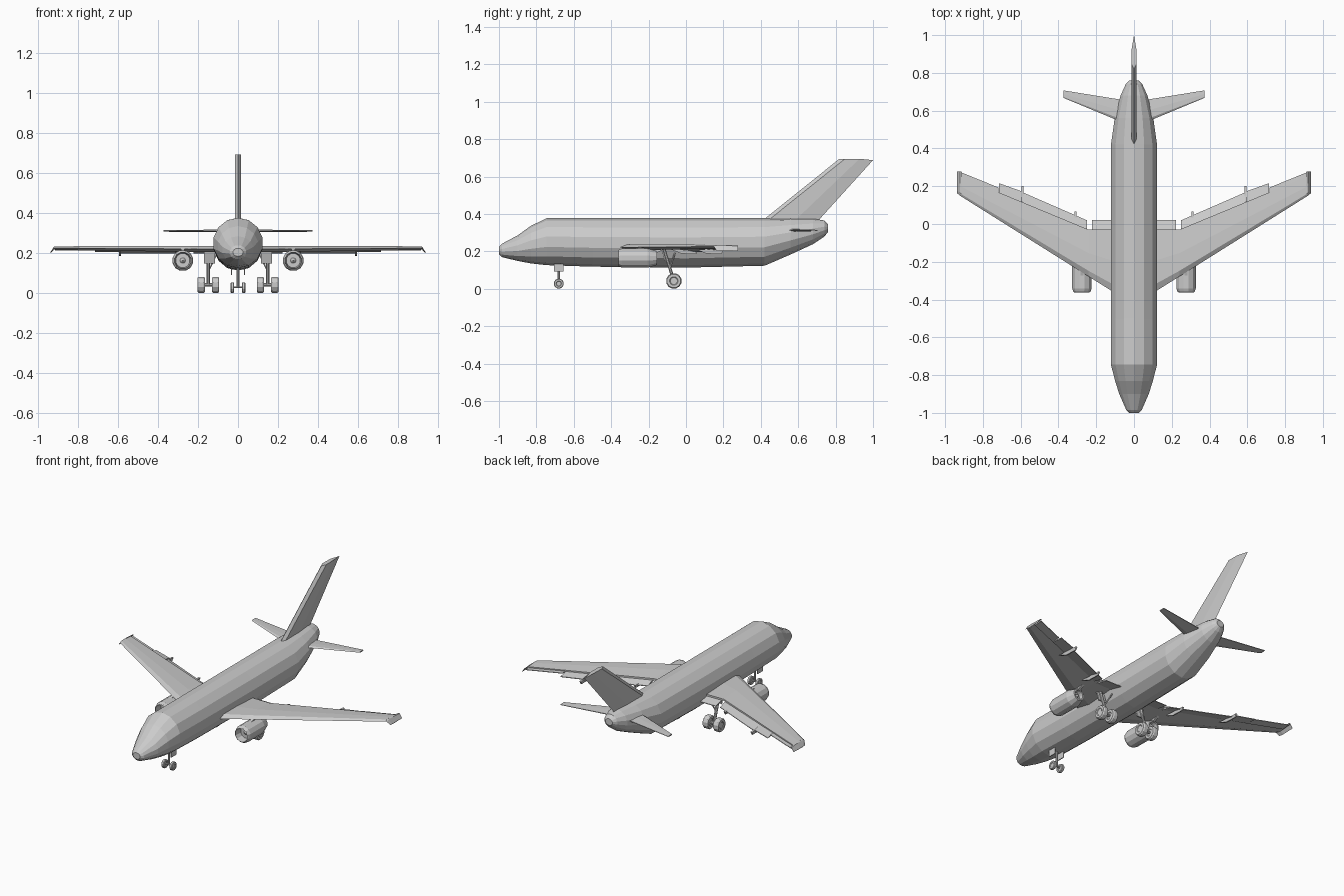
import bpy, bmesh
from math import cos, sin, pi
from mathutils import Vector

if "Cube" in bpy.data.objects:
    bpy.data.objects.remove(bpy.data.objects["Cube"])


def loft(name, rings, mirror=False):
    """Skin a list of equal-length point rings, cap the ends, optionally mirror in x."""
    bm = bmesh.new()
    vr = [[bm.verts.new(p) for p in r] for r in rings]
    n = len(rings[0])
    for a, b in zip(vr, vr[1:]):
        for i in range(n):
            j = (i + 1) % n
            bm.faces.new((a[i], a[j], b[j], b[i]))
    bm.faces.new(vr[0][::-1])
    bm.faces.new(vr[-1])
    bmesh.ops.remove_doubles(bm, verts=bm.verts, dist=1e-5)
    bmesh.ops.recalc_face_normals(bm, faces=bm.faces)
    me = bpy.data.meshes.new(name)
    bm.to_mesh(me)
    bm.free()
    ob = bpy.data.objects.new(name, me)
    bpy.context.collection.objects.link(ob)
    if mirror:
        ob.modifiers.new("mirror", 'MIRROR').use_mirror_merge = False
    return ob


def ring(c, axis, r, n):
    """Regular polygon around a centre, perpendicular to an axis."""
    q = Vector(axis).to_track_quat('Z', 'Y')
    return [Vector(c) + q @ Vector((r * cos(2 * pi * (i + .5) / n),
                                    r * sin(2 * pi * (i + .5) / n), 0)) for i in range(n)]


def lathe(name, c, axis, profile, n, mirror=False):
    d = Vector(axis).normalized()
    return loft(name, [ring(Vector(c) + d * t, d, max(r, .0005), n) for t, r in profile], mirror)


def rod(name, a, b, r, n=8, mirror=False):
    d = Vector(b) - Vector(a)
    return lathe(name, a, d, [(0, r), (d.length, r)], n, mirror)


def box(name, x, y, z, mirror=False):
    return loft(name, [[(x[0], y[0], k), (x[1], y[0], k), (x[1], y[1], k), (x[0], y[1], k)]
                       for k in z], mirror)


def foil(x, le, te, z, t):
    """Six-point wing section at span x."""
    c = te - le
    return [(x, le, z), (x, le + .12 * c, z + t * .5), (x, le + .5 * c, z + t * .5),
            (x, te, z + t * .25), (x, te, z - t * .1), (x, le + .3 * c, z - t * .5)]


# Fuselage: y, half width, bottom, top
body = [(-1, .025, .185, .225), (-.985, .042, .17, .24), (-.9, .08, .15, .285),
        (-.83, .103, .137, .335), (-.745, .125, .128, .376), (-.5, .125, .12, .376),
        (0, .125, .115, .376), (.42, .125, .125, .376), (.56, .105, .185, .376),
        (.68, .073, .24, .374), (.74, .045, .28, .365), (.76, .025, .305, .345)]
N = 14
loft("fuselage", [[(w * cos(2 * pi * (i + .5) / N), y,
                    (b + t) / 2 + (t - b) / 2 * sin(2 * pi * (i + .5) / N) / cos(pi / N) ** .5)
                   for i in range(N)] for y, w, b, t in body])

# Wings with down-turned tips
loft("wing", [foil(.09, -.372, -.03, .221, .032), foil(.24, -.278, -.03, .222, .03),
              foil(.915, .146, .25, .226, .018)], True)
loft("wing_tip", [foil(.914, .145, .277, .227, .016), foil(.921, .15, .277, .225, .014),
                  foil(.937, .163, .277, .204, .006)], True)


def flap(name, inner, outer, drop=0.0):
    """Thin panel between two (x, front y, rear y) stations behind the wing."""
    loft(name, [[(x, f, .226), (x, r, .222 - drop), (x, r, .218 - drop), (x, f, .214)]
                for x, f, r in (inner, outer)], True)


flap("inner_flap", (.09, -.06, .022), (.222, -.06, .022), .02)
flap("outer_flap", (.25, -.05, .02), (.59, .09, .168), .02)
flap("small_flap", (.592, .09, .172), (.715, .14, .216), .012)
flap("aileron", (.717, .14, .193), (.914, .22, .273))

# Flap track fairings
for x, y in ((.31, .065), (.59, .2)):
    loft("flap_fairing", [[(x - .006, y - .15, .212), (x + .006, y - .15, .212),
                           (x + .006, y, .205), (x - .006, y, .205)],
                          [(x - .004, y - .09, .188), (x + .004, y - .09, .188),
                           (x + .003, y - .01, .186), (x - .003, y - .01, .186)]], True)

# Tailplane
loft("tailplane", [foil(.03, .525, .652, .312, .014), foil(.372, .667, .707, .312, .008)], True)

# Tail fin
loft("tail_fin", [[(0, le, z0), (.014, le + .03, z0), (.012, le + .6 * (te - le), z0),
                   (0, te, z1), (-.012, le + .6 * (te - le), z0), (-.014, le + .03, z0)]
                  for le, te, z0, z1 in ((.39, .685, .35, .34), (.82, 1.0, .695, .688))])

# Engines: open inlet, spinner, tapered exhaust
lathe("engine", (.276, -.362, .164), (0, 1, 0),
      [(.03, 0), (.045, .014), (.045, .036), (0, .042), (.004, .047), (.02, .053),
       (.157, .053), (.208, .037), (.208, .028), (.18, .026), (.18, .014), (.205, 0)], 12, True)
loft("engine_pylon", [[(.268, -.32, .2), (.284, -.32, .2), (.284, -.16, .19), (.268, -.16, .19)],
                      [(.268, -.25, .222), (.284, -.25, .222), (.284, -.1, .22), (.268, -.1, .22)]],
     True)


def wheel(name, x, y, z, r, w):
    lathe(name, (x - w / 2, y, z), (1, 0, 0),
          [(.003, 0), (.003, r * .45), (0, r * .55), (0, r * .88), (w * .2, r),
           (w * .8, r), (w, r * .88), (w, r * .55), (w - .003, r * .45), (w - .003, 0)], 12, True)


# Main landing gear
for x in (.112, .184):
    wheel("main_wheel", x, -.065, .042, .042, .036)
rod("main_axle", (.1, -.065, .042), (.19, -.065, .042), .009, 8, True)
rod("main_leg", (.148, -.065, .042), (.148, -.12, .22), .009, 8, True)
rod("main_brace", (.148, -.085, .11), (.11, -.06, .19), .004, 6, True)
loft("main_gear_door", [[(.115, y, z), (.17, y, z), (.17, y + .008, z), (.115, y + .008, z)]
                        for y, z in ((-.114, .15), (-.132, .212))], True)

# Nose landing gear
wheel("nose_wheel", .028, -.68, .028, .027, .018)
rod("nose_axle", (-.03, -.68, .03), (.03, -.68, .03), .005)
rod("nose_leg", (0, -.68, .03), (0, -.68, .15), .007)
box("nose_gear_door", (.03, .035), (-.707, -.655), (.092, .14), True)
